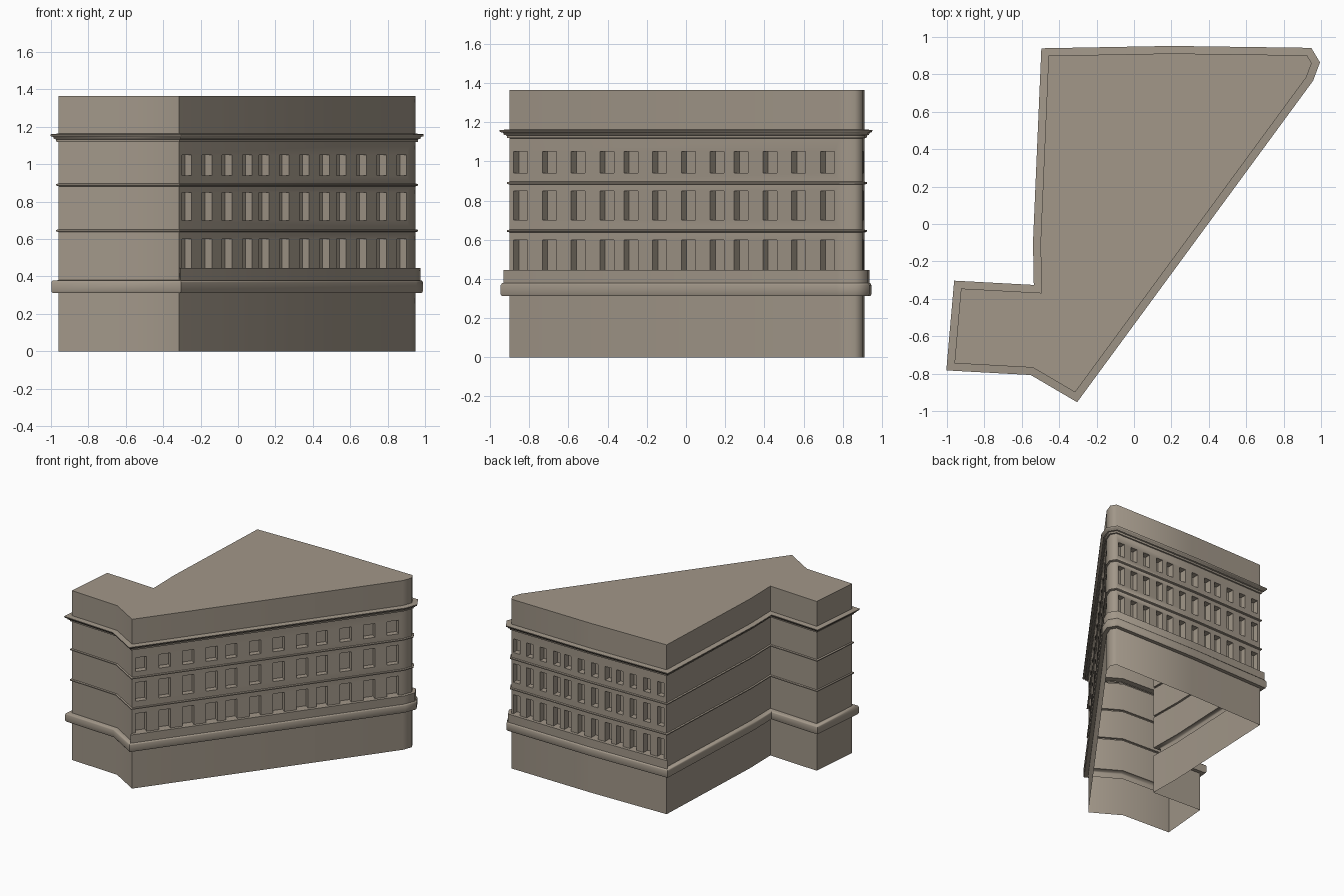
import bpy, bmesh, math
from mathutils import Vector

if "Cube" in bpy.data.objects:
    bpy.data.objects.remove(bpy.data.objects["Cube"])

stone = bpy.data.materials.new("warm grey stone")
stone.use_nodes = True
COLOR = (0.36, 0.31, 0.25, 1)
stone.diffuse_color = COLOR
stone.node_tree.nodes["Principled BSDF"].inputs["Base Color"].default_value = COLOR

# Wall footprint, anticlockwise from the sharp front corner
FOOT = [Vector(p) for p in [
    (-0.315, -0.9), (0.922, 0.785), (0.95, 0.86), (0.925, 0.902), (0.2, 0.912),
    (-0.457, 0.9), (-0.5, -0.1), (-0.495, -0.368), (-0.925, -0.345),
    (-0.96, -0.745), (-0.54, -0.768)]]


def offset(points, dist):
    """Move a closed outline outwards with mitred corners."""
    result = []
    for i, p in enumerate(points):
        a = (p - points[i - 1]).normalized()
        b = (points[(i + 1) % len(points)] - p).normalized()
        na, nb = Vector((a.y, -a.x)), Vector((b.y, -b.x))
        result.append(p + (na + nb) * (dist / (1 + na.dot(nb))))
    return result


def make_object(name, bm):
    bmesh.ops.recalc_face_normals(bm, faces=bm.faces)
    mesh = bpy.data.meshes.new(name)
    bm.to_mesh(mesh)
    bm.free()
    mesh.materials.append(stone)
    obj = bpy.data.objects.new(name, mesh)
    bpy.context.collection.objects.link(obj)
    return obj


def stack(bm, loops):
    """Skin a list of matching loops and cap both ends."""
    rings = [[bm.verts.new(p) for p in loop] for loop in loops]
    n = len(rings[0])
    for low, high in zip(rings, rings[1:]):
        for i in range(n):
            j = (i + 1) % n
            bm.faces.new((low[i], low[j], high[j], high[i]))
    bm.faces.new(rings[0][::-1])
    bm.faces.new(rings[-1])


def at_height(points, z):
    return [(p.x, p.y, z) for p in points]


def smooth(obj):
    bpy.ops.object.select_all(action='DESELECT')
    obj.select_set(True)
    bpy.context.view_layer.objects.active = obj
    bpy.ops.object.shade_smooth_by_angle(angle=math.radians(62))


# Walls with base ledge, two string courses, stepped cornice, parapet and flat roof
PROFILE = [(0, 0), (0, 0.312), (0.03, 0.312), (0.035, 0.322), (0.035, 0.368),
           (0.03, 0.378), (0, 0.38)]
for z in (0.645, 0.89):
    PROFILE += [(0, z - 0.008), (0.011, z - 0.004), (0.011, z + 0.004), (0, z + 0.007)]
PROFILE += [(0, 1.118), (0.01, 1.12), (0.012, 1.133), (0.023, 1.136), (0.025, 1.146),
            (0.038, 1.15), (0.04, 1.16), (0, 1.164), (0, 1.365)]
bm = bmesh.new()
stack(bm, [at_height(offset(FOOT, d), z) for d, z in PROFILE])
walls = make_object("walls_and_roof", bm)

# Window cutters: three rows on the two long facades, in three groups of four
ROWS = [(0.445, 0.60), (0.70, 0.85), (0.94, 1.05)]
DEPTH = 0.045
bm = bmesh.new()
for start, end in ((FOOT[0], FOOT[1]), (FOOT[3], FOOT[5])):
    along = end - start
    length = along.length
    along.normalize()
    out = Vector((along.y, -along.x))
    for column in range(12):
        group, k = divmod(column, 4)
        s = length * (0.012 + group * 0.334 + k * 0.0872)
        a = start + along * s
        b = start + along * (s + length * 0.042)
        box = [a - out * DEPTH, a + out * 0.012, b + out * 0.012, b - out * DEPTH]
        for low, high in ROWS:
            stack(bm, [at_height(box, low), at_height(box, high)])
cutter = make_object("window_cutter", bm)
cutter.hide_render = True

cut = walls.modifiers.new("windows", 'BOOLEAN')
cut.operation = 'DIFFERENCE'
cut.solver = 'EXACT'
cut.object = cutter
bpy.context.view_layer.objects.active = walls
bpy.ops.object.modifier_apply(modifier=cut.name)
bpy.data.objects.remove(cutter)

# Leave the shell open below
bm = bmesh.new()
bm.from_mesh(walls.data)
floor = [f for f in bm.faces if all(v.co.z < 0.001 for v in f.verts)]
bmesh.ops.delete(bm, geom=floor, context='FACES')
bm.to_mesh(walls.data)
bm.free()
smooth(walls)

# Sill band under the lowest windows, along the windowed sides only
outer = offset(FOOT, 0.024)[:6]
inner = offset(FOOT, -0.005)[:6]
bm = bmesh.new()
band = outer + inner[::-1]
stack(bm, [at_height(band, 0.375), at_height(band, 0.445)])
smooth(make_object("sill_band", bm))
